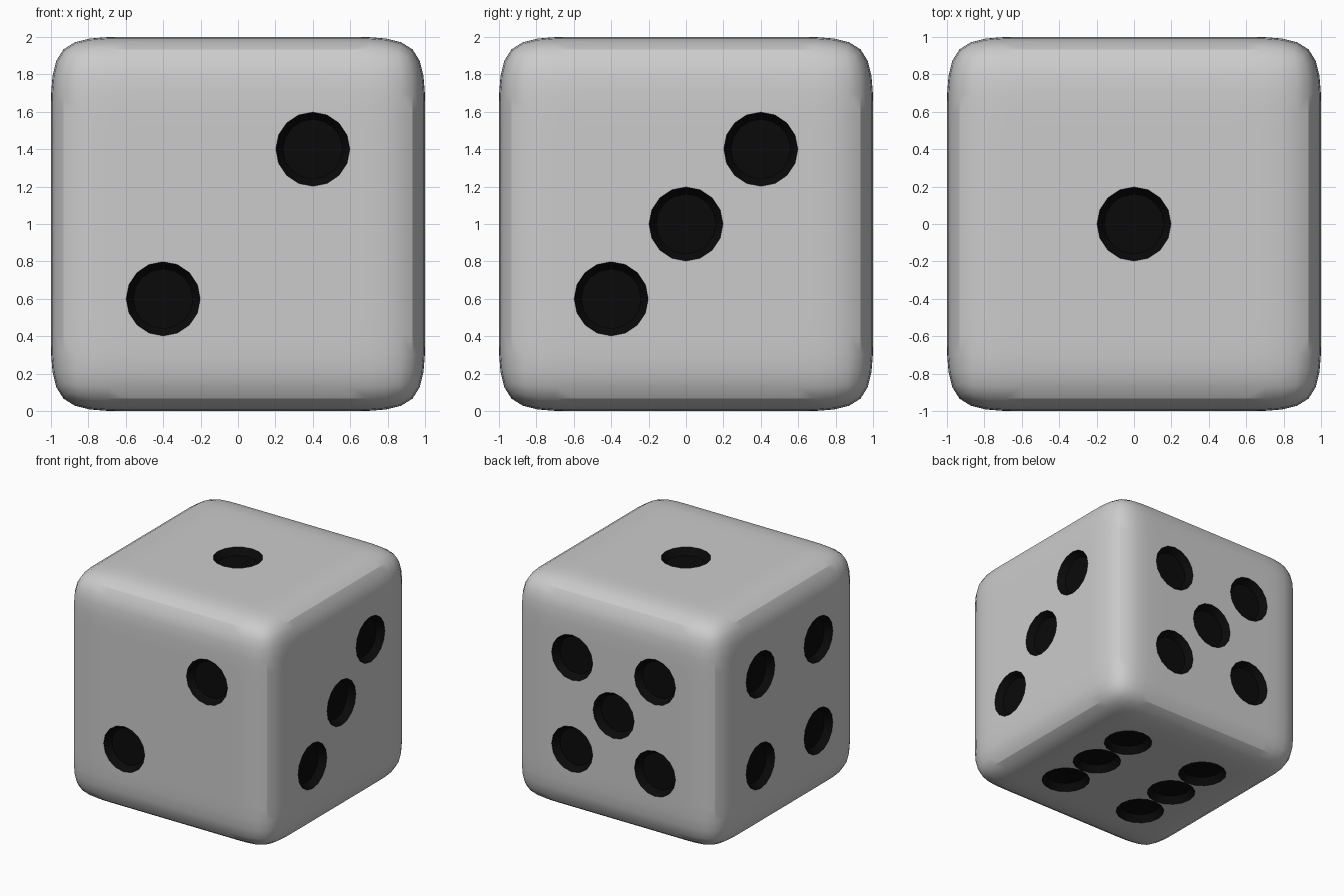
import bpy, bmesh
from mathutils import Matrix, Vector

if "Cube" in bpy.data.objects:
    bpy.data.objects.remove(bpy.data.objects["Cube"])

P = 0.4          # pip offset from face centre
DEPTH = 0.06     # pip recess depth


def material(name, c):
    m = bpy.data.materials.new(name)
    m.diffuse_color = (c, c, c, 1)
    m.use_nodes = True
    m.node_tree.nodes["Principled BSDF"].inputs["Base Color"].default_value = m.diffuse_color
    return m


def make(name, bm, mats):
    me = bpy.data.meshes.new(name)
    bm.to_mesh(me)
    bm.free()
    ob = bpy.data.objects.new(name, me)
    bpy.context.collection.objects.link(ob)
    for m in mats:
        me.materials.append(m)
    return ob


mats = [material("body_grey", 0.8), material("pip_black", 0.003)]

# Body: 5x5 gridded cube, rounded by subdivision
bm = bmesh.new()
bmesh.ops.create_cube(bm, size=2, matrix=Matrix.Translation((0, 0, 1)))
bmesh.ops.subdivide_edges(bm, edges=bm.edges[:], cuts=4, use_grid_fill=True)
body = make("die_body", bm, mats)
sub = body.modifiers.new("round", 'SUBSURF')
sub.levels = sub.render_levels = 2

# Pip layout per face: normal, in-face axes, pip positions
X, Y, Z = Vector((1, 0, 0)), Vector((0, 1, 0)), Vector((0, 0, 1))
four = [(u, v) for u in (-P, P) for v in (-P, P)]
faces = [
    (Z, X, Y, [(0, 0)]),
    (-Y, X, Z, [(-P, -P), (P, P)]),
    (X, Y, Z, [(-P, -P), (0, 0), (P, P)]),
    (-X, Y, Z, four),
    (Y, X, Z, four + [(0, 0)]),
    (-Z, X, Y, four + [(-P, 0), (P, 0)]),
]

# Cutter: 16-sided tapered plugs, just proud of each face
bm = bmesh.new()
for n, u, v, spots in faces:
    rot = Matrix((n.cross(v).normalized(), v, n)).transposed()
    if rot.determinant() < 0:
        rot.col[0] = -rot.col[0]
    for a, b in spots:
        c = Z + n * (1.002 - DEPTH / 2) + u * a + v * b
        bmesh.ops.create_cone(bm, cap_ends=True, segments=16,
                              radius1=0.16, radius2=0.1995, depth=DEPTH,
                              matrix=Matrix.Translation(c) @ rot.to_4x4())
bmesh.ops.recalc_face_normals(bm, faces=bm.faces[:])
for f in bm.faces:
    f.material_index = 1
cutter = make("pip_cutter", bm, mats)
cutter.hide_render = True

# Carve the pips
cut = body.modifiers.new("pips", 'BOOLEAN')
cut.operation = 'DIFFERENCE'
cut.solver = 'EXACT'
cut.object = cutter

bpy.ops.object.select_all(action='DESELECT')
body.select_set(True)
bpy.context.view_layer.objects.active = body
for name in ("round", "pips"):
    bpy.ops.object.modifier_apply(modifier=name)
bpy.data.objects.remove(cutter)
bpy.ops.object.shade_smooth_by_angle(angle=0.45)
